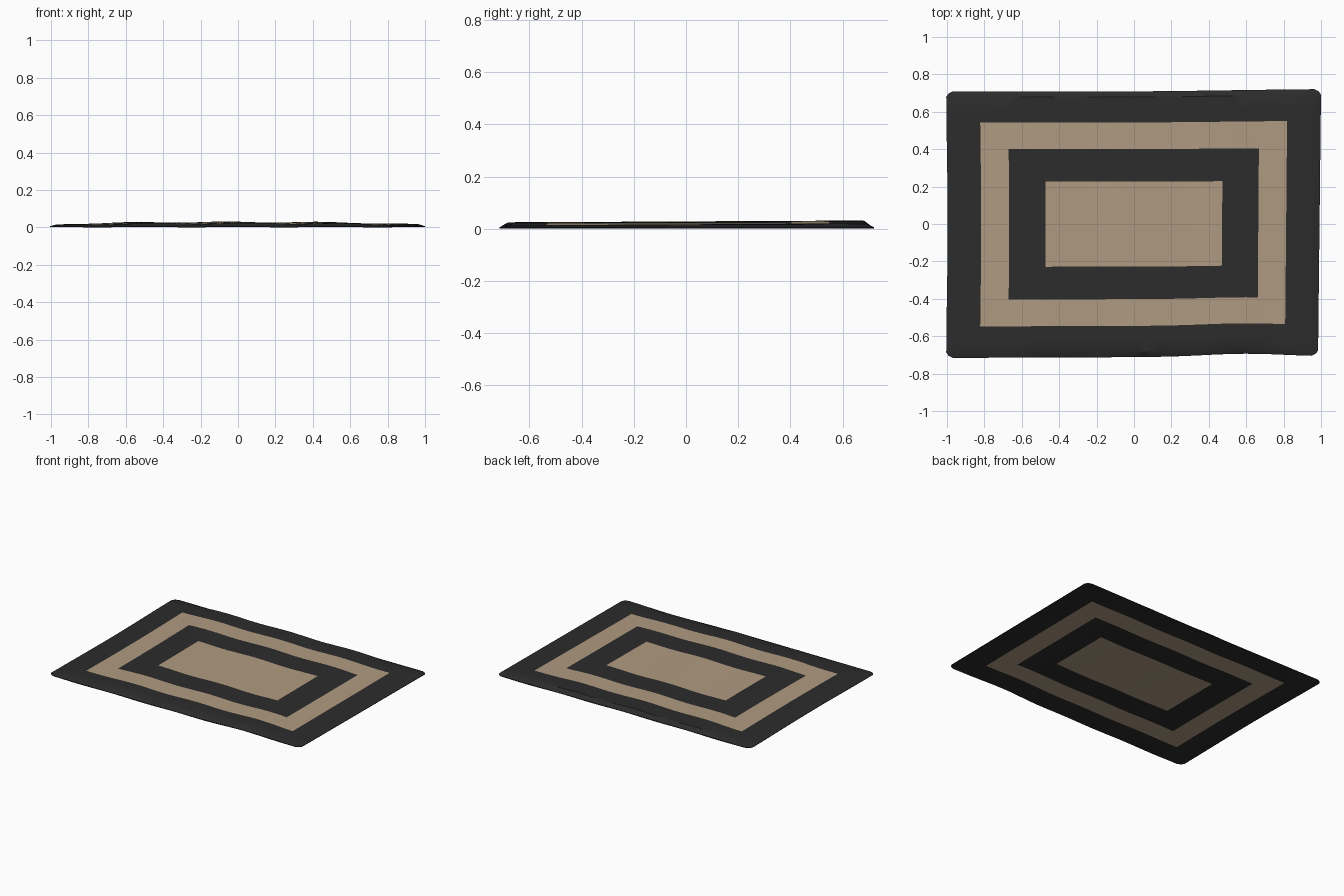
import bpy, bmesh, math

if "Cube" in bpy.data.objects:
    bpy.data.objects.remove(bpy.data.objects["Cube"])

def mat(name, c):
    m = bpy.data.materials.new(name)
    m.diffuse_color = (*c, 1)
    m.use_nodes = True
    m.node_tree.nodes["Principled BSDF"].inputs["Base Color"].default_value = m.diffuse_color
    return m

dark = mat("charcoal wool", (0.025, 0.025, 0.025))
tan = mat("tan wool", (0.43, 0.325, 0.218))

# Band boundaries (symmetric, outermost first): edge, rim, stripe borders
BX = [1.0, 0.965, 0.82, 0.67, 0.475]
BY = [0.712, 0.682, 0.545, 0.402, 0.228]

def lines(bounds, step):
    """Grid lines through every boundary; returns (positions, ring per cell)."""
    pts = [-b for b in bounds] + bounds[::-1]
    pos, ring = [pts[0]], []
    for i, (a, b) in enumerate(zip(pts, pts[1:])):
        n = max(1, round((b - a) / step))
        for k in range(n):
            pos.append(a + (b - a) * (k + 1) / n)
            ring.append(min(i, len(pts) - 2 - i))
    return pos, ring

xs, rx = lines(BX, 0.06)
ys, ry = lines(BY, 0.07)
nx, ny = len(xs), len(ys)

def warp(x, y):
    """Slightly irregular hand-cut outline."""
    u = y / 0.712
    dx = -0.008 * (1 - u) * max(x, 0) + 0.004 * math.cos(3 * u) * max(-x, 0)
    dy = (0.006 * x - 0.003 * math.cos(3 * x)) * max(u, 0)
    dy -= (0.016 * math.exp(-((x - 0.6) / 0.3) ** 2) + 0.004 * x) * min(u, 0)
    return x + dx, y + dy

def top_z(x, y):
    """Gentle folds across the pile, fading to the short ends."""
    fade = 1 - 0.5 * abs(x) ** 3
    folds = 0.003 * math.cos(4 * math.pi * x + 1.2 * y)
    return (0.025 + folds + 0.005 * y) * fade

bm = bmesh.new()
top, bot = {}, {}
for i, x in enumerate(xs):
    for j, y in enumerate(ys):
        ex, ey = i in (0, nx - 1), j in (0, ny - 1)
        px, py = warp(x, y)
        if ex and ey:                       # rounded corners
            px -= math.copysign(0.012, x)
            py -= math.copysign(0.012, y)
        z = 0.006 if ex or ey else top_z(x, y)
        top[i, j] = bm.verts.new((px, py, z))
        bot[i, j] = bm.verts.new((px, py, 0.0015 + 0.0015 * math.cos(4 * math.pi * x)))

# Upper and lower skins, coloured by concentric ring
for i in range(nx - 1):
    for j in range(ny - 1):
        q = [(i, j), (i + 1, j), (i + 1, j + 1), (i, j + 1)]
        m = 1 if min(rx[i], ry[j]) in (2, 4) else 0
        bm.faces.new([top[k] for k in q]).material_index = m
        bm.faces.new([bot[k] for k in reversed(q)]).material_index = m

# Thin side wall
loop = ([(i, 0) for i in range(nx - 1)] + [(nx - 1, j) for j in range(ny - 1)]
        + [(i, ny - 1) for i in range(nx - 1, 0, -1)] + [(0, j) for j in range(ny - 1, 0, -1)])
for a, b in zip(loop, loop[1:] + loop[:1]):
    bm.faces.new((bot[a], bot[b], top[b], top[a]))

me = bpy.data.meshes.new("rug")
bm.to_mesh(me)
bm.free()
me.materials.append(dark)
me.materials.append(tan)
rug = bpy.data.objects.new("rug", me)
bpy.context.collection.objects.link(rug)
bpy.context.view_layer.objects.active = rug
rug.select_set(True)
bpy.ops.object.shade_smooth_by_angle(angle=math.radians(30))
